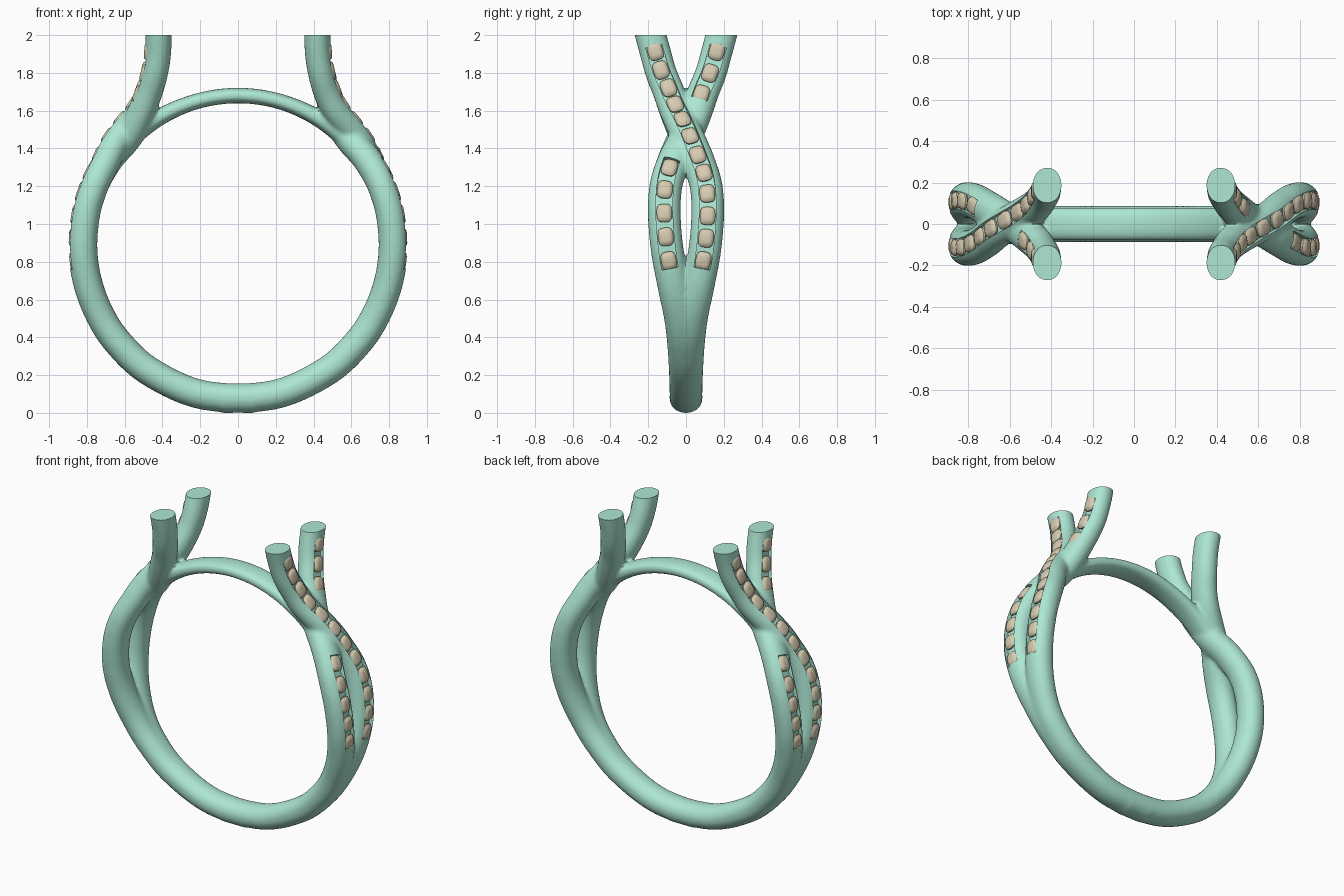
import bpy, bmesh, math
from mathutils import Vector, Matrix

if "Cube" in bpy.data.objects:
    bpy.data.objects.remove(bpy.data.objects["Cube"])

CZ, R = 0.895, 0.822          # ring centre height, tube centre radius


def material(name, rgb):
    m = bpy.data.materials.new(name)
    m.diffuse_color = (*rgb, 1)
    m.use_nodes = True
    m.node_tree.nodes["Principled BSDF"].inputs["Base Color"].default_value = m.diffuse_color
    return m


def make_object(name, bm):
    bmesh.ops.recalc_face_normals(bm, faces=bm.faces)
    me = bpy.data.meshes.new(name)
    bm.to_mesh(me)
    bm.free()
    ob = bpy.data.objects.new(name, me)
    bpy.context.collection.objects.link(ob)
    return ob


def smooth_path(pts, steps=10):
    """Catmull-Rom curve through the points."""
    out = []
    for i in range(1, len(pts) - 2):
        a, b, c, d = pts[i - 1:i + 3]
        for k in range(steps):
            t = k / steps
            out.append(0.5 * (2 * b + (c - a) * t + (2 * a - 5 * b + 4 * c - d) * t * t
                              + (3 * b - a - 3 * c + d) * t ** 3))
    out.append(pts[-2])
    return out


def frames(path):
    """Position, tangent, outward normal and sideways vector per point."""
    res = []
    for i, p in enumerate(path):
        t = (path[min(i + 1, len(path) - 1)] - path[max(i - 1, 0)]).normalized()
        n = Vector((t.z, 0, -t.x)).normalized()
        res.append((p, t, n, t.cross(n)))
    return res


def sweep(bm, frs, section):
    """Closed, capped tube; section(p) gives (outward, sideways) offsets."""
    rings = [[bm.verts.new(p + n * u + b * v) for u, v in section(p)] for p, t, n, b in frs]
    for r0, r1 in zip(rings, rings[1:]):
        for i in range(len(r0)):
            j = (i + 1) % len(r0)
            bm.faces.new((r0[i], r0[j], r1[j], r1[i]))
    bm.faces.new(rings[0])
    bm.faces.new(rings[-1])


def oval(a, b, power=2.0, count=32):
    pts = []
    for i in range(count):
        c, s = math.cos(2 * math.pi * i / count), math.sin(2 * math.pi * i / count)
        pts.append((a * math.copysign(abs(c) ** (2 / power), c),
                    b * math.copysign(abs(s) ** (2 / power), s)))
    return pts


def half_turn_copy(bm):
    """The left side is the right side turned half way about z."""
    geo = bmesh.ops.duplicate(bm, geom=bm.verts[:] + bm.edges[:] + bm.faces[:])["geom"]
    bmesh.ops.rotate(bm, verts=[g for g in geo if isinstance(g, bmesh.types.BMVert)],
                     matrix=Matrix.Rotation(math.pi, 3, 'Z'))


# Strand centre line: around the lower ring, then up and across
angles = [-16, -6, 15, 35, 50, 62, 75, 88, 101, 112, 122]
ys = [0, 0, 0, .004, .013, .03, .066, .1, .115, .106, .066]
base = [Vector((R * math.sin(math.radians(a)), y, CZ - R * math.cos(math.radians(a))))
        for a, y in zip(angles, ys)]
base += [Vector(p) for p in ((.655, .035, 1.4), (.58, -.012, 1.5), (.515, -.056, 1.6),
                             (.47, -.092, 1.7), (.44, -.132, 1.8), (.424, -.16, 1.9),
                             (.42, -.187, 2.0), (.42, -.21, 2.1), (.42, -.23, 2.2))]


def strand(side, lift):
    path = smooth_path(base)
    out = []
    for p, t, n, b in frames(path):
        q = p + n * lift * math.exp(-((p.z - 1.47) / 0.11) ** 2)
        out.append(Vector((q.x, q.y * side, q.z)))
    return frames(out)


over, under = strand(1, .016), strand(-1, -.022)


def strand_section(p):
    k = min(max((p.z - 1.4) / 0.4, 0), 1)
    return oval(.0775 - .008 * k, .087 - .004 * k, 2.1)


# Band: four strands and the thin arch over the finger hole
bm = bmesh.new()
sweep(bm, over, strand_section)
sweep(bm, under, strand_section)
half_turn_copy(bm)


def arch_half_thickness(deg):
    return .041 + .03 * (abs(deg) / 53) ** 4


arch = []
for k in range(-26, 27):
    d = k * 2
    r = .744 + arch_half_thickness(d)
    arch.append(Vector((r * math.sin(math.radians(d)), 0, CZ + r * math.cos(math.radians(d)))))
sweep(bm, frames(arch), lambda p: oval(
    arch_half_thickness(math.degrees(math.atan2(p.x, p.z - CZ))), .08, 2.4))
band = make_object("ring_band", bm)

# Cutters: stone channels and the level trim at the top
RUNS = ((over, .81, 1.9, 12), (under, .81, 1.27, 5), (under, 1.68, 1.9, 3))
bm = bmesh.new()
for frs, z0, z1, count in RUNS:
    part = [f for f in frs if z0 - .047 < f[0].z < z1 + .047 and f[0].x > .2]
    sweep(bm, part, lambda p: [(.04, -.044), (.13, -.044), (.13, .044), (.04, .044)])
half_turn_copy(bm)
bmesh.ops.create_cube(bm, size=1, matrix=Matrix.Translation((0, 0, 2.25))
                      @ Matrix.Diagonal((3, 3, .5, 1)))
cutter = make_object("channel_cutter", bm)
cutter.hide_render = True

# Fuse, soften the joins, then cut
mod = band.modifiers.new("fuse", 'REMESH')
mod.mode = 'VOXEL'
mod.voxel_size = .0095
mod = band.modifiers.new("soften", 'SMOOTH')
mod.factor, mod.iterations = .5, 14
mod = band.modifiers.new("cut", 'BOOLEAN')
mod.operation, mod.solver, mod.object = 'DIFFERENCE', 'EXACT', cutter
dg = bpy.context.evaluated_depsgraph_get()
done = bpy.data.meshes.new_from_object(band.evaluated_get(dg))
band.modifiers.clear()
band.data = done
bpy.data.objects.remove(cutter)


# Channel-set stones: faceted cushion shapes
def add_stone(bm, frame):
    p, t, n, b = frame
    rings = []
    for h, s in ((.036, .6), (.05, 1), (.058, 1), (.07, .78), (.074, .5)):
        rings.append([bm.verts.new(p + n * h + t * (u * s) + b * (v * s))
                      for u, v in oval(.049, .041, 3.2, 16)])
    for r0, r1 in zip(rings, rings[1:]):
        for i in range(16):
            j = (i + 1) % 16
            bm.faces.new((r0[i], r0[j], r1[j], r1[i]))
    bm.faces.new(rings[0])
    bm.faces.new(rings[-1])


bm = bmesh.new()
for frs, z0, z1, count in RUNS:
    part = [f for f in frs if z0 - .012 < f[0].z < z1 + .012 and f[0].x > .2]
    dist = [0]
    for f0, f1 in zip(part, part[1:]):
        dist.append(dist[-1] + (f1[0] - f0[0]).length)
    for k in range(count):
        goal = dist[-1] * k / (count - 1)
        i = min(range(len(dist)), key=lambda m: abs(dist[m] - goal))
        p, t, n, b = part[i]
        add_stone(bm, (p + t * (goal - dist[i]), t, n, b))
half_turn_copy(bm)
stones = make_object("channel_stones", bm)

for ob, mat in ((band, material("band_green", (.42, .8, .65))),
                (stones, material("stone_tan", (.68, .6, .44)))):
    ob.data.materials.clear()
    ob.data.materials.append(mat)
    bpy.ops.object.select_all(action='DESELECT')
    ob.select_set(True)
    bpy.context.view_layer.objects.active = ob
    bpy.ops.object.shade_smooth_by_angle(angle=math.radians(35))
